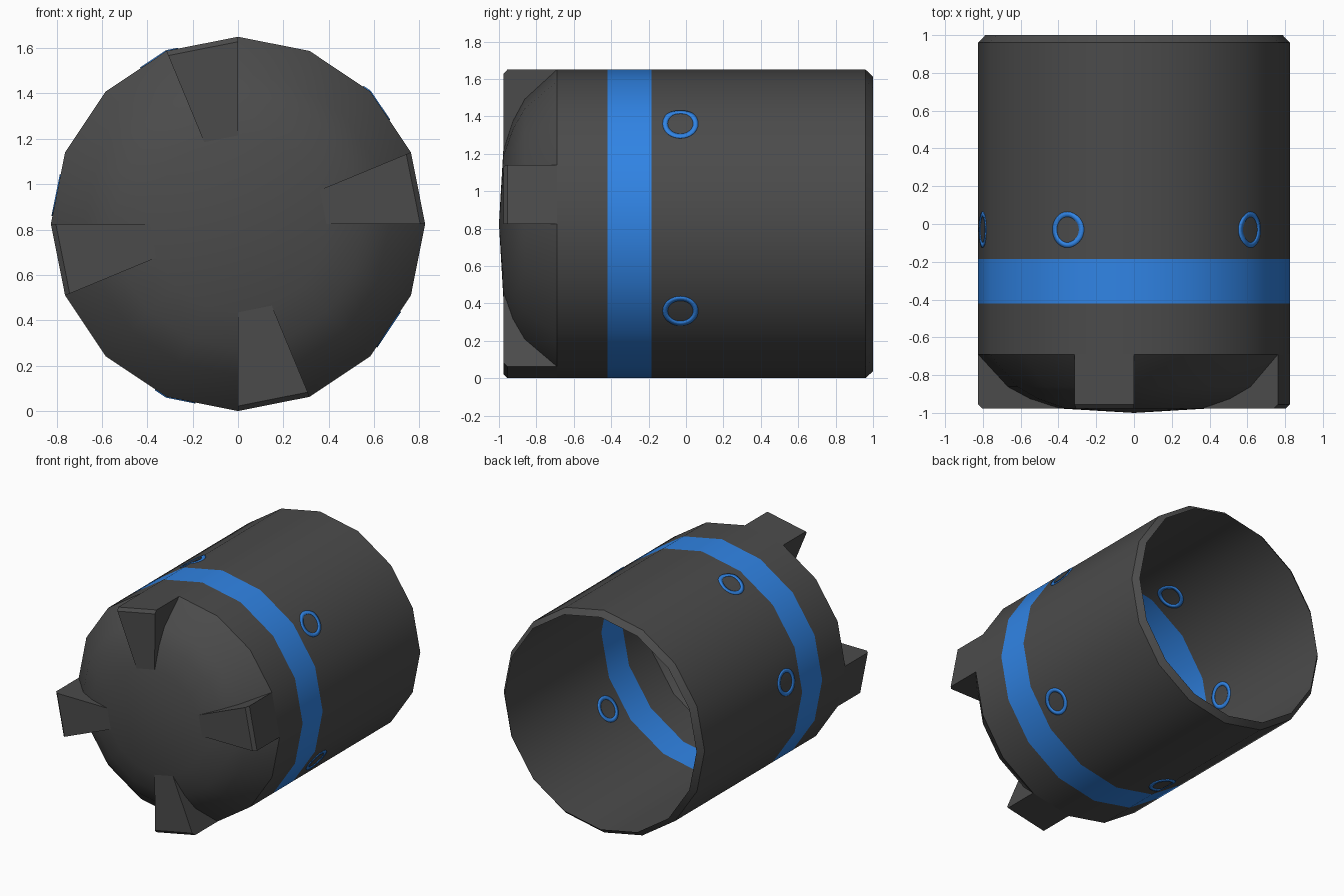
import bpy, bmesh, math

if "Cube" in bpy.data.objects:
    bpy.data.objects.remove(bpy.data.objects["Cube"])

R, CZ, SIDES = 0.825, 0.825, 16
STEP = 2 * math.pi / SIDES


def material(name, colour):
    m = bpy.data.materials.new(name)
    m.diffuse_color = (*colour, 1)
    m.use_nodes = True
    m.node_tree.nodes["Principled BSDF"].inputs["Base Color"].default_value = m.diffuse_color
    return m


GREY = material("dark grey", (0.07, 0.07, 0.07))
BLUE = material("blue", (0.03, 0.23, 0.78))


def polar(r, a, y):
    """Point at radius r and angle a around the long (y) axis."""
    return (r * math.cos(a), y, CZ + r * math.sin(a))


def finish(name, bm, mats):
    bmesh.ops.recalc_face_normals(bm, faces=bm.faces)
    me = bpy.data.meshes.new(name)
    bm.to_mesh(me)
    bm.free()
    for m in mats:
        me.materials.append(m)
    ob = bpy.data.objects.new(name, me)
    bpy.context.collection.objects.link(ob)
    bpy.ops.object.select_all(action='DESELECT')
    ob.select_set(True)
    bpy.context.view_layer.objects.active = ob
    bpy.ops.object.shade_smooth_by_angle(angle=math.radians(30))
    return ob


# Open shell: domed front, blue band, chamfered open back
DOME = [(0.39, -0.977), (0.55, -0.925), (0.667, -0.862), (R, -0.69)]
profile = DOME + [(R, -0.42), (R, -0.185), (R, 0.96), (0.787, 1.0)]
bm = bmesh.new()
rings = [[bm.verts.new(polar(r, i * STEP, y)) for i in range(SIDES)] for r, y in profile]
tip = bm.verts.new((0, -1, CZ))
for i in range(SIDES):
    j = (i + 1) % SIDES
    bm.faces.new((tip, rings[0][i], rings[0][j]))
    for k in range(len(rings) - 1):
        f = bm.faces.new((rings[k][i], rings[k][j], rings[k + 1][j], rings[k + 1][i]))
        f.material_index = 1 if profile[k][1] == -0.42 else 0
finish("shell", bm, [GREY, BLUE])

# Four teeth, each one side wide, standing on the dome
tooth = DOME + [(R, -0.955), (0.803, -0.976)]
for n in range(4):
    bm = bmesh.new()
    a = n * math.pi / 2
    p = [bm.verts.new(polar(r, a, y)) for r, y in tooth]
    q = [bm.verts.new(polar(r, a + STEP, y)) for r, y in tooth]
    bm.faces.new(p)
    bm.faces.new(q[::-1])
    for k in range(3, 6):                       # outside, chamfer and front
        m = (k + 1) % 6
        bm.faces.new((p[k], q[k], q[m], p[m]))
    finish(f"front_tooth_{n + 1}", bm, [GREY])


def on_side(centre, radius, t):
    """Point of a circle wrapped on the faceted side."""
    a = centre + radius * math.sin(t) / R
    r = R * math.cos(STEP / 2) / math.cos(a % STEP - STEP / 2)
    return polar(r, a, -0.03 + radius * math.cos(t))


# Thin blue rings, seen outside and inside the shell
for n, deg in enumerate((41, 115.5, 171, 250, -35)):
    bm = bmesh.new()
    N = 32
    loops = [[bm.verts.new(on_side(math.radians(deg), rad, 2 * math.pi * i / N))
              for i in range(N)] for rad in (0.068, 0.095)]
    for i in range(N):
        j = (i + 1) % N
        bm.faces.new((loops[0][i], loops[0][j], loops[1][j], loops[1][i]))
    ob = finish(f"side_ring_{n + 1}", bm, [BLUE])
    mod = ob.modifiers.new("thickness", 'SOLIDIFY')
    mod.thickness, mod.offset = 0.008, 0
